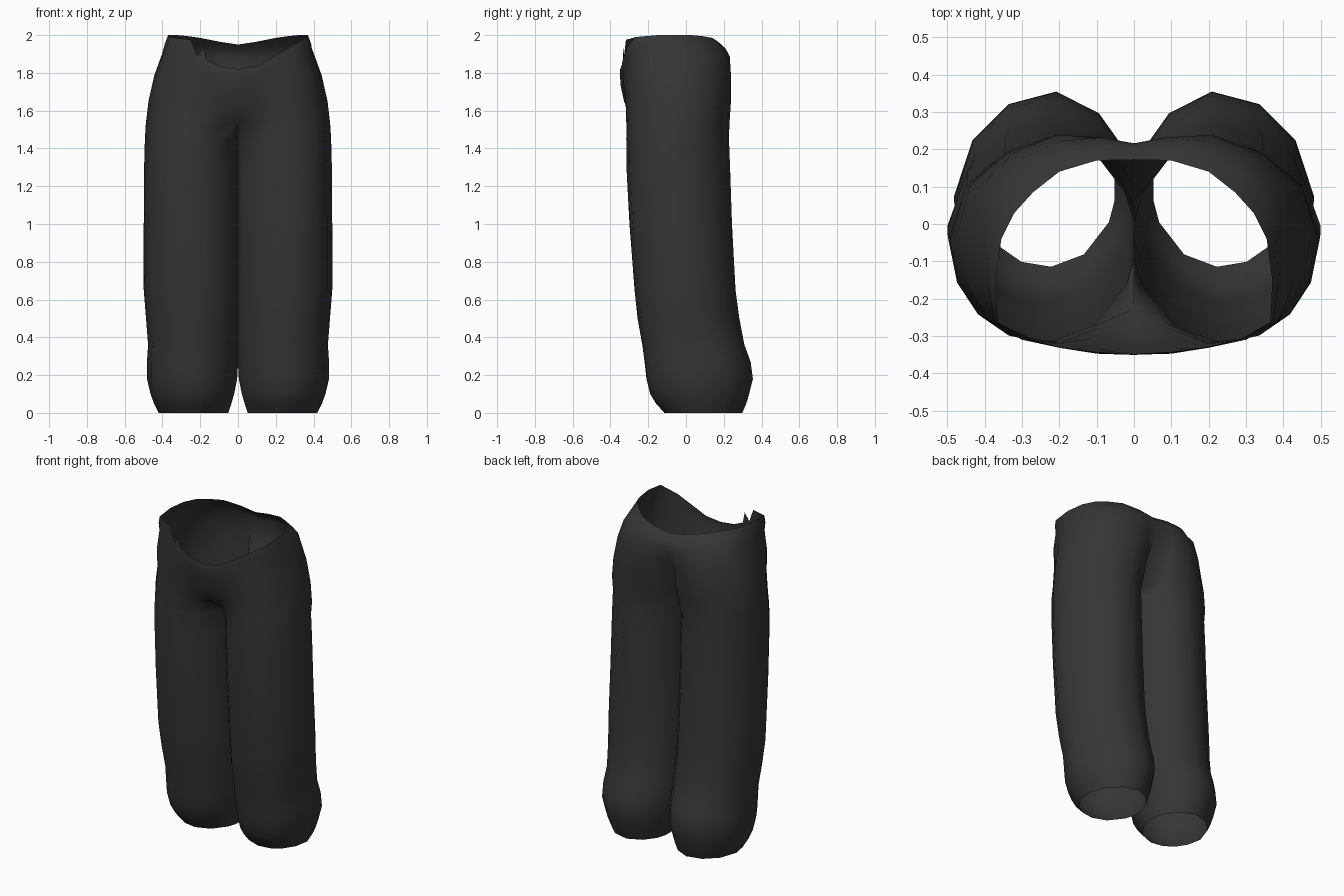
import bpy, bmesh, math

fabric = bpy.data.materials.new("charcoal fabric")
fabric.diffuse_color = (0.036, 0.036, 0.036, 1)

# Angles round one leg: front of crotch, outside, back, then inner thigh
ANGLES = [205, 237, 266, 291, 313, 335, 360, 394, 426, 458, 488, 512, 530, 548]
ARC = 12  # points that continue above the crotch

# Leg rings: z, inner x, outer x, front y, back y
LEG = [(0, .05, .42, -.115, .30), (.05, .033, .445, -.16, .322),
       (.1, .018, .463, -.19, .337), (.18, .002, .482, -.21, .357),
       (.27, -.003, .482, -.22, .345), (.36, -.003, .476, -.232, .312),
       (.5, -.004, .487, -.257, .285), (.65, -.004, .499, -.273, .265),
       (1.0, -.004, .499, -.30, .246), (1.3, -.004, .497, -.316, .236),
       (1.45, -.004, .493, -.317, .23)]

# Hip outlines of one half, from front centre round the side to back centre
CROTCH = [(0, -.225), (.08, -.262), (.2, -.316), (.3, -.306), (.4, -.25), (.465, -.16),
          (.488, -.03), (.45, .1), (.35, .185), (.21, .23), (.08, .185), (0, .06),
          (0, .0), (0, -.1)]
HIP = [(0, -.328), (.11, -.305), (.2, -.32), (.3, -.305), (.395, -.245), (.455, -.15),
       (.474, -.03), (.44, .1), (.34, .19), (.21, .238), (.075, .212), (0, .1)]
UPPER = [(0, -.35, 1.79), (.1, -.347, 1.8), (.19, -.332, 1.83), (.29, -.305, 1.87),
         (.37, -.26, 1.9), (.395, -.15, 1.9), (.402, -.03, 1.9), (.375, .09, 1.9),
         (.3, .175, 1.895), (.2, .222, 1.89), (.09, .232, 1.885), (0, .216, 1.88)]
RIM = [(0, -.348, 1.82), (.1, -.342, 1.835), (.19, -.33, 1.885), (.28, -.31, 1.94),
       (.365, -.265, 1.99), (.37, -.15, 2), (.355, -.04, 2), (.32, .03, 2),
       (.27, .085, 1.995), (.2, .14, 1.985), (.1, .17, 1.965), (0, .172, 1.95)]


def leg_ring(z, x0, x1, y0, y1):
    pts = []
    for a in ANGLES:
        # the outer back of the leg is slightly flattened
        r = .5 * (.955 if 380 < a < 440 else 1)
        pts.append(((x0 + x1) / 2 + (x1 - x0) * r * math.cos(math.radians(a)),
                    (y0 + y1) / 2 + (y1 - y0) * r * math.sin(math.radians(a)), z))
    return pts


def between(a, b, t, wide, front, back):
    # blend two outlines, swelling them so the hips stay rounded
    out = []
    for u, v in zip(a, b):
        x, y, z = (p + (q - p) * t for p, q in zip(u, v))
        out.append((x * (1 + wide), y * (1 + (back if y > 0 else front)), z))
    return out


crotch = [(x, y, 1.53) for x, y in CROTCH]
hip = [(x, y, 1.65) for x, y in HIP]
under = between(crotch, hip, .38, 0, 0, 0)
under[0], under[1] = (0, -.3, 1.57), (.085, -.275, 1.578)  # underside of front bulge
rings = [leg_ring(*r) for r in LEG]
rings += [crotch, under, hip, between(hip, UPPER, .55, .02, .015, .04),
          UPPER, between(UPPER, RIM, .55, .015, .004, .06), RIM]

bm = bmesh.new()
for side in (1, -1):
    loops = []
    for ring in rings:
        pts = list(ring)
        if side < 0 and ring is RIM:  # torn left front of the waist
            pts[2], pts[3] = (.215, -.328, 1.89), (.25, -.318, 1.975)
        loops.append([bm.verts.new((side * x, y, z)) for x, y, z in pts])
    for lo, hi in zip(loops, loops[1:]):
        # closed leg loops (the first open ring uses only the outer arc)
        n = len(lo) if len(hi) > ARC else ARC - 1
        for i in range(n):
            j = (i + 1) % len(lo)
            quad = [lo[i], lo[j], hi[j], hi[i]]
            bm.faces.new(quad if side > 0 else quad[::-1])
    if side < 0:  # small torn spike beside the notch
        tip = bm.verts.new((-.18, -.332, 1.935))
        root = bm.verts.new((-.165, -.335, 1.866))
        bm.faces.new((loops[-1][2], root, tip))

# Join the halves on the centre seam
bmesh.ops.remove_doubles(bm, verts=[v for v in bm.verts if abs(v.co.x) < 1e-5], dist=1e-4)
mesh = bpy.data.meshes.new("trousers")
bm.to_mesh(mesh)
bm.free()
mesh.materials.append(fabric)
for p in mesh.polygons:
    p.use_smooth = True
trousers = bpy.data.objects.new("trousers", mesh)
bpy.context.collection.objects.link(trousers)
